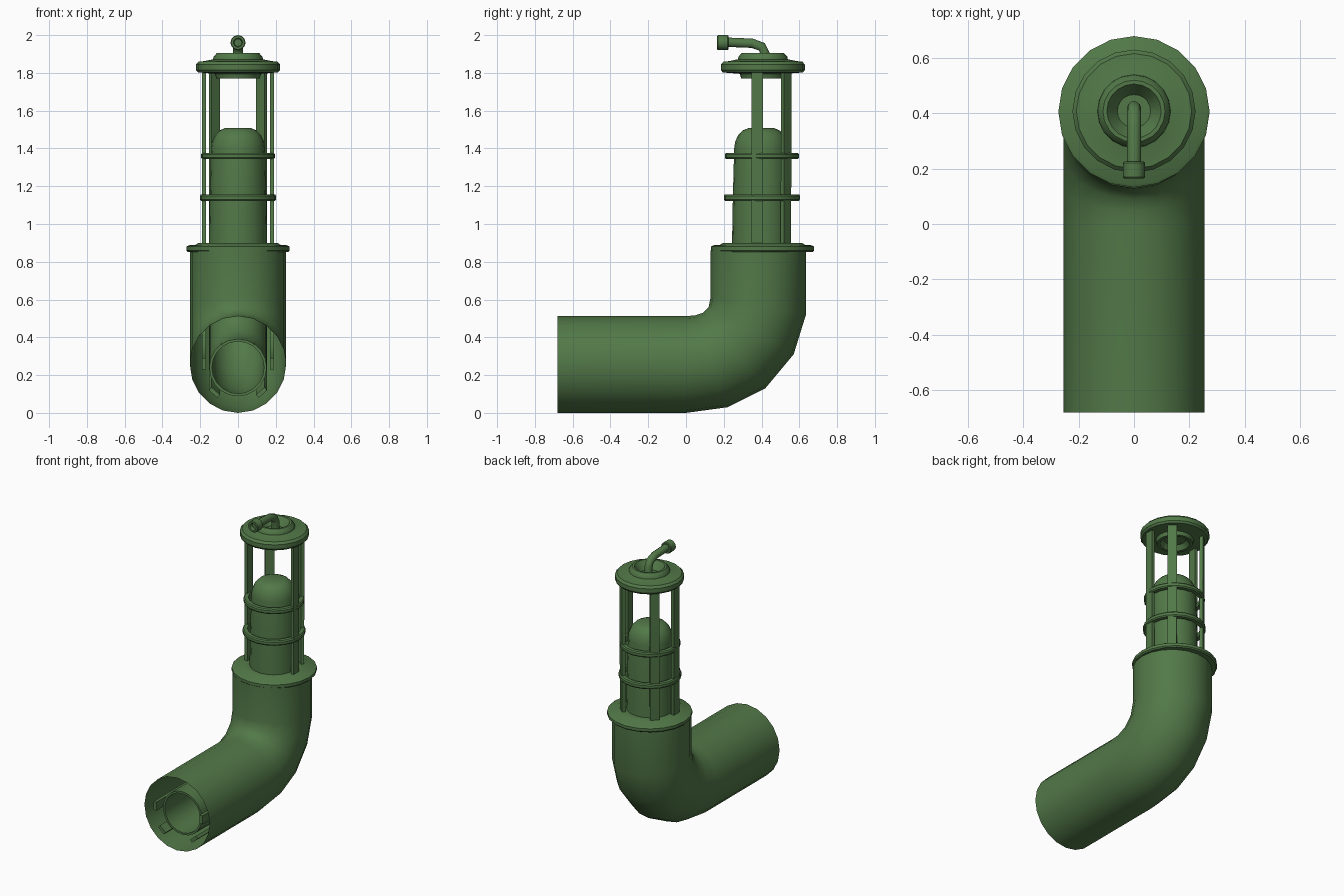
import bpy, bmesh, math
from mathutils import Vector

if "Cube" in bpy.data.objects:
    bpy.data.objects.remove(bpy.data.objects["Cube"])

green = bpy.data.materials.new("green_paint")
green.diffuse_color = (0.085, 0.19, 0.065, 1)
green.use_nodes = True
green.node_tree.nodes["Principled BSDF"].inputs["Base Color"].default_value = green.diffuse_color
SIDES = 20


def finish(name, bm, angle=35):
    bmesh.ops.remove_doubles(bm, verts=bm.verts, dist=1e-5)
    bmesh.ops.recalc_face_normals(bm, faces=bm.faces)
    me = bpy.data.meshes.new(name)
    bm.to_mesh(me)
    bm.free()
    ob = bpy.data.objects.new(name, me)
    bpy.context.collection.objects.link(ob)
    me.materials.append(green)
    bpy.ops.object.select_all(action='DESELECT')
    ob.select_set(True)
    bpy.context.view_layer.objects.active = ob
    bpy.ops.object.shade_smooth_by_angle(angle=math.radians(angle))
    return ob


def skin(name, rings, caps=False, loop=False, angle=35):
    """Join a list of closed point rings into a surface."""
    bm = bmesh.new()
    vs = [[bm.verts.new(p) for p in r] for r in rings]
    n = len(vs[0])
    pairs = list(zip(vs, vs[1:])) + ([(vs[-1], vs[0])] if loop else [])
    for a, b in pairs:
        for i in range(n):
            j = (i + 1) % n
            bm.faces.new((a[i], a[j], b[j], b[i]))
    if caps:
        bm.faces.new(vs[0])
        bm.faces.new(vs[-1])
    return finish(name, bm, angle)


def lathe(name, profile, y, loop=False, n=SIDES, angle=35):
    """Revolve (radius, z) points about a vertical axis at the given y."""
    rings = [[(r * math.cos(2 * math.pi * i / n), y + r * math.sin(2 * math.pi * i / n), z)
              for i in range(n)] for r, z in profile]
    return skin(name, rings, loop=loop, angle=angle)


def circle(r, off=0.0, n=SIDES):
    return [(r * math.cos(2 * math.pi * i / n), off + r * math.sin(2 * math.pi * i / n))
            for i in range(n)]


def stations(start, top):
    """Centre, across-axis and half width of the elbow; each pair is inner/outer (y, z)."""
    pairs = [((start, .512), (start, 0)), ((0, .512), (0, 0)), ((.05, .517), (.22, .03)),
             ((.09, .53), (.42, .13)), ((.12, .56), (.57, .31)), ((.13, .61), (.635, .52)),
             ((.13, top), (.635, top))]
    out = []
    for a, b in pairs:
        a, b = Vector((0, *a)), Vector((0, *b))
        out.append(((a + b) / 2, (b - a).normalized(), (b - a).length / 2))
    return out


def along(st, section, fit=False):
    return [[c + Vector((x, 0, 0)) + e * (s * (h / .255 if fit else 1)) for x, s in section]
            for c, e, h in st]


# Outer elbow pipe, open at the front
skin("elbow_pipe", along(stations(-.68, .86), circle(.255), True))

# Inner tube following the elbow, with a wall
outer = along(stations(-.62, .87), circle(.152, .016))
inner = along(stations(-.62, .87), circle(.138, .016))
skin("inner_tube", outer + inner[::-1], loop=True)

# Four flat cage bars running through the elbow and up to the cap
for label, cx, cs in (("side", .18, -.005), ("back", .125, .148)):
    nrm = Vector((cx, cs - .005)).normalized()
    if label == "side":
        nrm = Vector((1, 0))
    tan = Vector((-nrm.y, nrm.x))
    for sgn, side in ((1, "right"), (-1, "left")):
        sec = []
        for u, v in ((-1, -1), (1, -1), (1, 1), (-1, 1)):
            p = Vector((cx, cs)) + nrm * .011 * u + tan * .03 * v
            sec.append((p.x * sgn, p.y))
        skin(f"{label}_bar_{side}", along(stations(-.67, 1.81), sec), caps=True)

# Domed glass
lathe("dome", [(.155, .86), (.15, 1.14), (.143, 1.40), (.138, 1.435), (.122, 1.47),
               (.098, 1.495), (.07, 1.507), (0, 1.508)], .398, angle=50)

# Collar on top of the pipe
lathe("collar", [(.14, .852), (.265, .852), (.273, .86), (.273, .88), (.262, .887),
                 (.225, .89), (.21, .90), (.14, .90)], .405, loop=True)

# Cage hoops
for name, z, r in (("lower_hoop", 1.14, .202), ("upper_hoop", 1.36, .196)):
    lathe(name, [(r - .032, z - .017), (r - .006, z - .017), (r, z - .009), (r, z + .009),
                 (r - .006, z + .017), (r - .032, z + .017)], .402, loop=True)

# Stepped cap with a bowl in its top and a recess below
lathe("cap", [(0, 1.80), (.07, 1.80), (.095, 1.77), (.115, 1.77), (.122, 1.795), (.18, 1.80),
              (.212, 1.802), (.222, 1.815), (.222, 1.845), (.208, 1.86), (.18, 1.862),
              (.132, 1.872), (.13, 1.885), (.112, 1.905), (.098, 1.905), (.06, 1.85),
              (0, 1.85)], .407)

# Bent spout rising from the bowl
path = [Vector((0, y, z)) for y, z in ((.417, 1.83), (.417, 1.905), (.402, 1.938),
                                       (.35, 1.957), (.2, 1.963))]
rings = []
for i, p in enumerate(path):
    t = (path[min(i + 1, 4)] - path[max(i - 1, 0)]).normalized()
    e = Vector((0, t.z, -t.y))
    rings.append([p + Vector((x, 0, 0)) + e * s for x, s in circle(.026, n=10)])
skin("spout", rings, caps=True, angle=45)

# Nozzle at the spout end, with a shallow recess
prof = [(.02, .225), (.036, .225), (.04, .22), (.04, .17), (.036, .165), (.024, .165), (.02, .19)]
skin("nozzle", [[(x, y, 1.96 + s) for x, s in circle(r, n=12)] for r, y in prof], caps=True)
